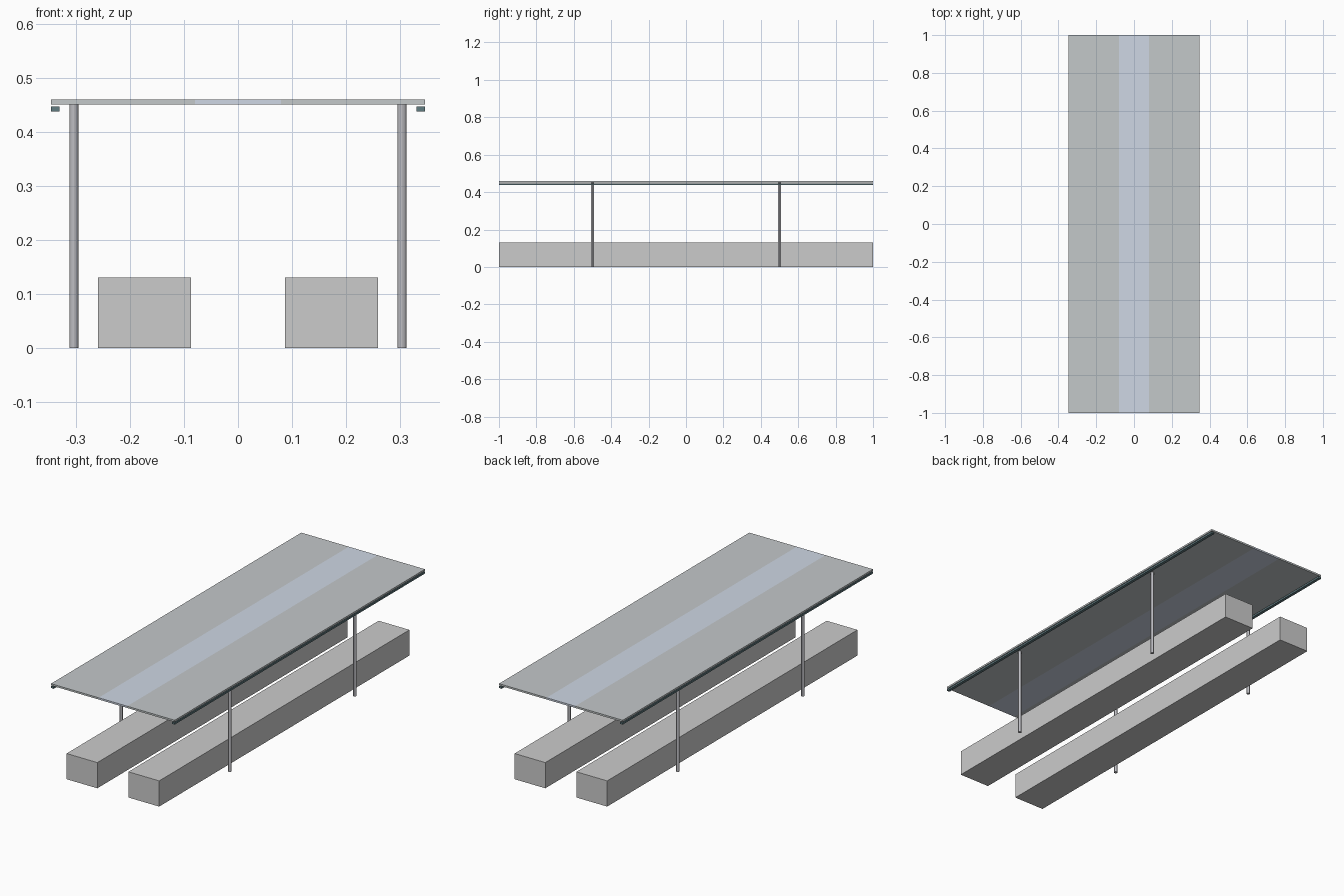
import bpy

if "Cube" in bpy.data.objects:
    bpy.data.objects.remove(bpy.data.objects["Cube"])


def material(name, rgb):
    m = bpy.data.materials.new(name)
    m.diffuse_color = (*rgb, 1)
    m.use_nodes = True
    m.node_tree.nodes["Principled BSDF"].inputs["Base Color"].default_value = m.diffuse_color
    return m


def box(name, x0, x1, z0, z1, mat=None):
    """Full-length bar with the given cross-section."""
    bpy.ops.mesh.primitive_cube_add(size=1, location=((x0 + x1) / 2, 0, (z0 + z1) / 2))
    o = bpy.context.object
    o.name = name
    o.scale = (x1 - x0, 2, z1 - z0)
    bpy.ops.object.transform_apply(location=False, rotation=False, scale=True)
    if mat:
        o.data.materials.append(mat)
    return o


metal = material("roof_metal", (0.55, 0.58, 0.59))
glass = material("skylight", (0.62, 0.68, 0.78))
dark = material("gutter_dark", (0.12, 0.2, 0.22))
steel = material("post_steel", (0.52, 0.52, 0.55))

# Central translucent roof strip
box("skylight_strip", -0.08, 0.08, 0.451, 0.46, glass)

for side, s in (("left", -1), ("right", 1)):
    def span(a, b):
        return sorted((s * a, s * b))

    # Platform, roof panel and edge gutter on each side
    box(side + "_platform", *span(0.087, 0.259), 0, 0.13)
    box(side + "_roof_panel", *span(0.08, 0.346), 0.451, 0.46, metal)
    box(side + "_gutter", *span(0.331, 0.346), 0.438, 0.447, dark)

    # Round posts
    for end, y in (("front", -0.5), ("back", 0.5)):
        bpy.ops.mesh.primitive_cylinder_add(vertices=12, radius=0.0085, depth=0.451,
                                            location=(s * 0.304, y, 0.2255))
        post = bpy.context.object
        post.name = f"{side}_{end}_post"
        post.data.materials.append(steel)
        bpy.ops.object.shade_smooth_by_angle()
